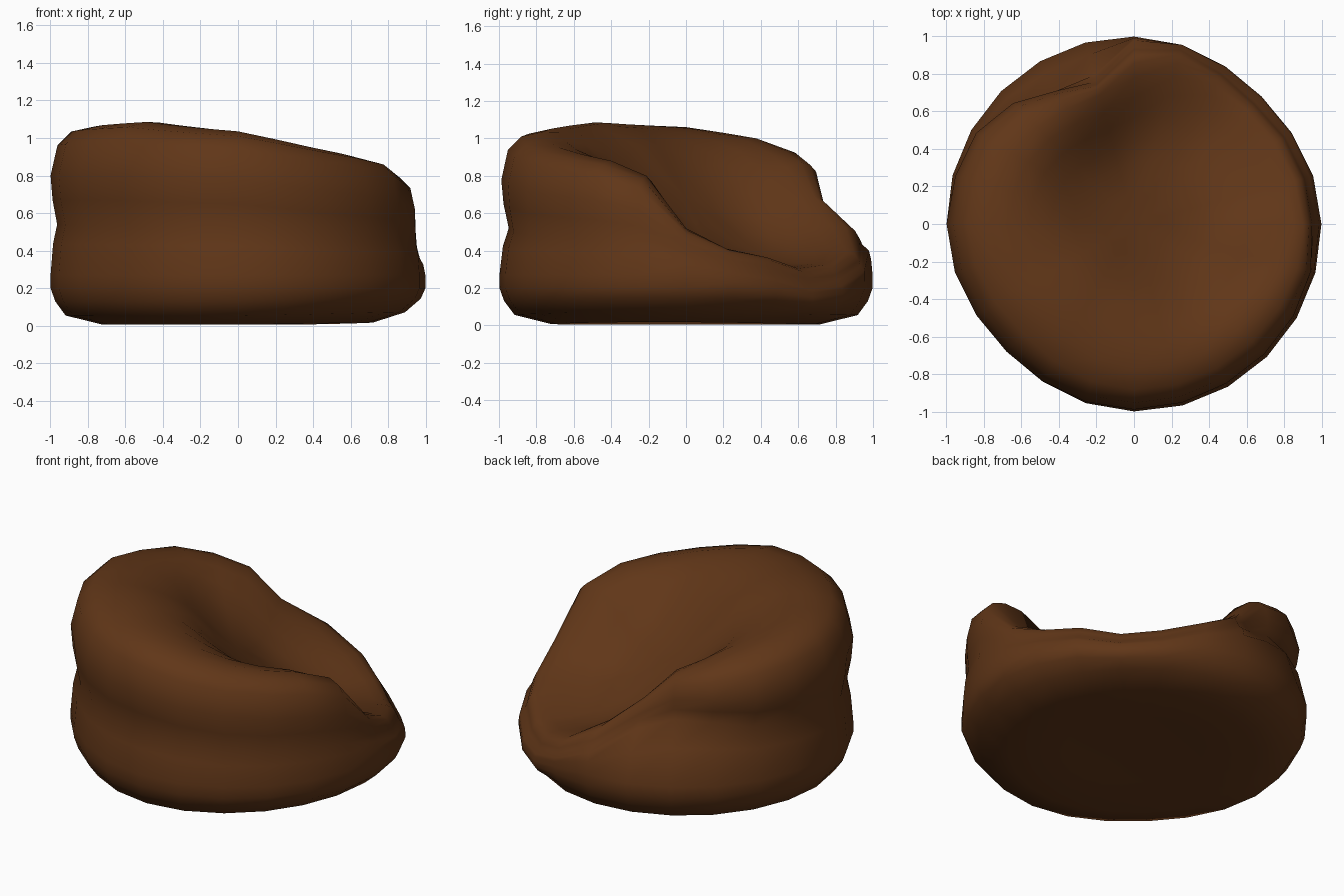
import bpy, bmesh, math

if "Cube" in bpy.data.objects:
    bpy.data.objects.remove(bpy.data.objects["Cube"])

SEG = 24
# angle, crest height, crest radius, waist height, waist radius, upper bulge radius
KEYS = [
    (0, .52, .85, .36, .97, .95),
    (15, .41, .84, .29, .98, .95),
    (30, .37, .83, .25, .99, .95),
    (45, .31, .82, .19, .99, .94),
    (60, .33, .82, .21, .99, .95),
    (75, .40, .82, .29, 1.0, .97),
    (90, .53, .78, .40, .98, .93),
    (105, .69, .71, .54, .82, .77),
    (120, .87, .71, .62, .82, .82),
    (135, .94, .73, .62, .87, .91),
    (150, 1.0, .75, .58, .92, .97),
    (180, 1.06, .77, .54, .965, 1.0),
    (225, 1.085, .72, .53, .96, 1.0),
    (270, 1.035, .77, .52, .95, .99),
    (300, .95, .78, .48, .96, .98),
    (330, .88, .80, .46, .97, .98),
    (345, .80, .82, .44, .98, .975),
    (360, .52, .85, .36, .97, .95),
]
# seat height along the direction the seat faces (diagonal, +x +y)
SEAT = [(-1, 1.05), (-.7, 1.08), (-.3, .94), (0, .68), (.25, .47), (.5, .38), (.8, .32), (1, .29)]


def lerp(a, b, t):
    return a + (b - a) * t


def sample(table, v):
    for a, b in zip(table, table[1:]):
        if v <= b[0] + 1e-6:
            t = (v - a[0]) / (b[0] - a[0])
            return [lerp(p, q, t) for p, q in zip(a[1:], b[1:])]
    return list(table[-1][1:])


def column(deg):
    """Profile from the underside centre, up the side and into the seat."""
    h, cr, wz, wr, ur = sample(KEYS, deg)
    a = math.radians(deg)
    facing = math.cos(a - math.pi / 4)
    squash = 1 - .04 * facing ** 8
    low = min(.27, wz * .8)
    lift = .03 * max(0, math.cos(a + .2)) ** 2
    pts = [(.4, .03), (.72, .006 + lift * .4), (.92 - lift, .055 + lift * .6),
           (.975, min(.13, low * .6) + lift * .5), (1.0, min(.2, low * .82)),
           (1.0, low), (lerp(1, wr, .38), lerp(low, wz, .62)), (wr, wz),
           (lerp(wr, ur, .7), lerp(wz, h, .25)), (ur, lerp(wz, h, .5)),
           (lerp(ur, cr, .16), lerp(wz, h, .81)), (lerp(ur, cr, .48), lerp(wz, h, .95)), (cr, h)]
    for f, w in ((.87, .92), (.73, .66), (.58, .36), (.42, .13), (.22, 0)):
        r = cr * f
        pts.append((r, lerp(sample(SEAT, r * facing)[0], h, w)))
    return [(r * squash * math.cos(a), r * squash * math.sin(a), z) for r, z in pts]


# Bean bag body
bm = bmesh.new()
cols = [[bm.verts.new(p) for p in column(i * 360 / SEG)] for i in range(SEG)]
bottom = bm.verts.new((0, 0, .035))
top = bm.verts.new((0, 0, sample(SEAT, 0)[0]))
for i in range(SEG):
    a, b = cols[i], cols[(i + 1) % SEG]
    bm.faces.new((bottom, b[0], a[0]))
    bm.faces.new((top, a[-1], b[-1]))
    for j in range(len(a) - 1):
        bm.faces.new((a[j], b[j], b[j + 1], a[j + 1]))
for f in bm.faces:
    f.smooth = True
bmesh.ops.recalc_face_normals(bm, faces=bm.faces)
mesh = bpy.data.meshes.new("bean_bag_seat")
bm.to_mesh(mesh)
bm.free()
seat = bpy.data.objects.new("bean_bag_seat", mesh)
bpy.context.collection.objects.link(seat)

# Brown fabric
mat = bpy.data.materials.new("brown_fabric")
mat.diffuse_color = (.118, .037, .009, 1)
mat.use_nodes = True
mat.node_tree.nodes["Principled BSDF"].inputs["Base Color"].default_value = mat.diffuse_color
mesh.materials.append(mat)
